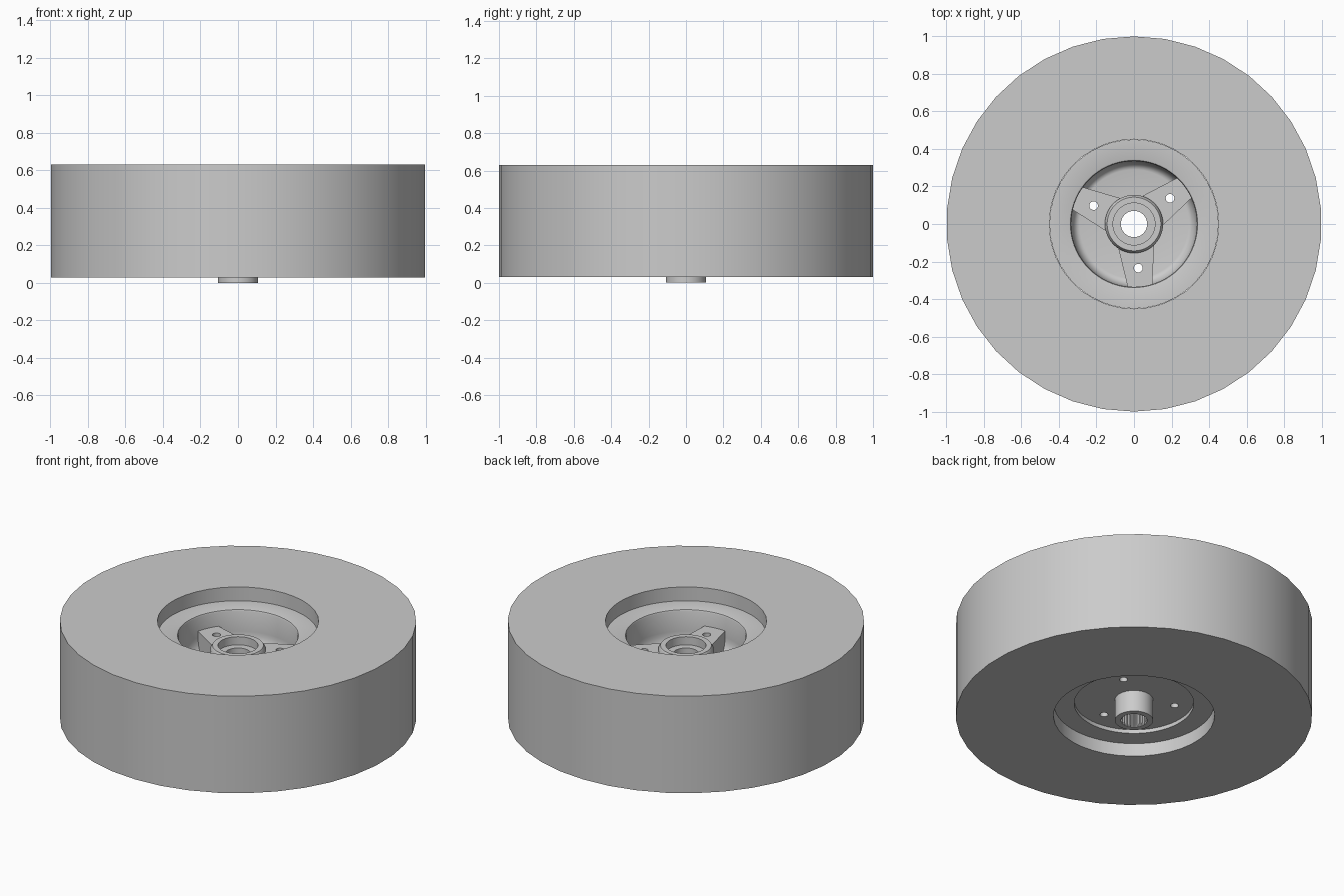
import bpy, bmesh, math
from mathutils import Matrix

if "Cube" in bpy.data.objects:
    bpy.data.objects.remove(bpy.data.objects["Cube"])

grey = bpy.data.materials.new("plain_grey")
grey.diffuse_color = (0.6, 0.6, 0.6, 1)
grey.use_nodes = True
grey.node_tree.nodes["Principled BSDF"].inputs["Base Color"].default_value = grey.diffuse_color


def finish(name, bm):
    bmesh.ops.recalc_face_normals(bm, faces=bm.faces)
    me = bpy.data.meshes.new(name)
    bm.to_mesh(me)
    bm.free()
    me.materials.append(grey)
    ob = bpy.data.objects.new(name, me)
    bpy.context.collection.objects.link(ob)
    return ob


def activate(ob):
    bpy.ops.object.select_all(action='DESELECT')
    ob.select_set(True)
    bpy.context.view_layer.objects.active = ob


def smooth(ob):
    activate(ob)
    bpy.ops.object.shade_smooth_by_angle(angle=math.radians(32))


def lathe(name, profile, n, rib=0.0, ribbed=()):
    """Turn a closed (r, z) profile; points listed in ribbed alternate in radius."""
    bm = bmesh.new()
    rings = []
    for i in range(n):
        a = math.pi / 2 + 2 * math.pi * i / n
        ring = []
        for k, (r, z) in enumerate(profile):
            if k in ribbed and i % 4 < 2:
                r += rib
            ring.append(bm.verts.new((r * math.cos(a), r * math.sin(a), z)))
        rings.append(ring)
    m = len(profile)
    for i in range(n):
        p, q = rings[i], rings[(i + 1) % n]
        for k in range(m):
            bm.faces.new((p[k], q[k], q[(k + 1) % m], p[(k + 1) % m]))
    return finish(name, bm)


# Tyre: plain wide ring
tyre = lathe("tyre", [(0.452, 0.03), (1, 0.03), (1, 0.63), (0.452, 0.63)], 38)

# Rim: ledges on both sides, rounded well on top, shallow dish below
well = [(0.335 - 0.045 * (1 - math.cos(t)), 0.41 - 0.08 * math.sin(t))
        for t in (math.pi / 2 * j / 6 for j in range(7))]
rim = lathe("rim", [(0.09, 0.133), (0.335, 0.133), (0.335, 0.11), (0.45, 0.11),
                    (0.45, 0.545), (0.347, 0.545), (0.339, 0.542), (0.335, 0.533)]
            + well + [(0.09, 0.33)], 72)

# Hub: boss with bearing seat on top and a ribbed bore
hub = lathe("hub", [(0.073, 0.0), (0.107, 0.0), (0.107, 0.2), (0.155, 0.2),
                    (0.155, 0.46), (0.143, 0.48), (0.112, 0.48), (0.112, 0.43),
                    (0.07, 0.43), (0.07, 0.39), (0.07, 0.385), (0.07, 0.02)],
            96, 0.008, (10, 11))

# Spokes: three tapered blocks between hub and rim
angles = [math.radians(35.6 + 120 * i) for i in range(3)]
bm = bmesh.new()
for a in angles:
    outline = [(0.125, -0.095), (0.337, -0.065), (0.337, 0.065), (0.125, 0.095)]
    lo = [bm.verts.new((x, y, 0.25)) for x, y in outline]
    hi = [bm.verts.new((x, y, 0.45)) for x, y in outline]
    bm.faces.new(lo)
    bm.faces.new(hi)
    for k in range(4):
        j = (k + 1) % 4
        bm.faces.new((lo[k], lo[j], hi[j], hi[k]))
    bmesh.ops.rotate(bm, verts=lo + hi, cent=(0, 0, 0),
                     matrix=Matrix.Rotation(a, 3, 'Z'))
spokes = finish("spokes", bm)

# Bolt holes through spokes and rim floor
bm = bmesh.new()
for a in angles:
    bmesh.ops.create_cone(bm, cap_ends=True, segments=24, radius1=0.023,
                          radius2=0.023, depth=0.8,
                          matrix=Matrix.Translation((0.236 * math.cos(a),
                                                     0.236 * math.sin(a), 0.3)))
cutter = finish("bolt_hole_cutter", bm)
cutter.hide_render = True
for ob in (rim, spokes):
    mod = ob.modifiers.new("bolt_holes", 'BOOLEAN')
    mod.operation = 'DIFFERENCE'
    mod.solver = 'EXACT'
    mod.object = cutter
    activate(ob)
    bpy.ops.object.modifier_apply(modifier=mod.name)
bpy.data.objects.remove(cutter)

for ob in (tyre, rim, hub, spokes):
    smooth(ob)
